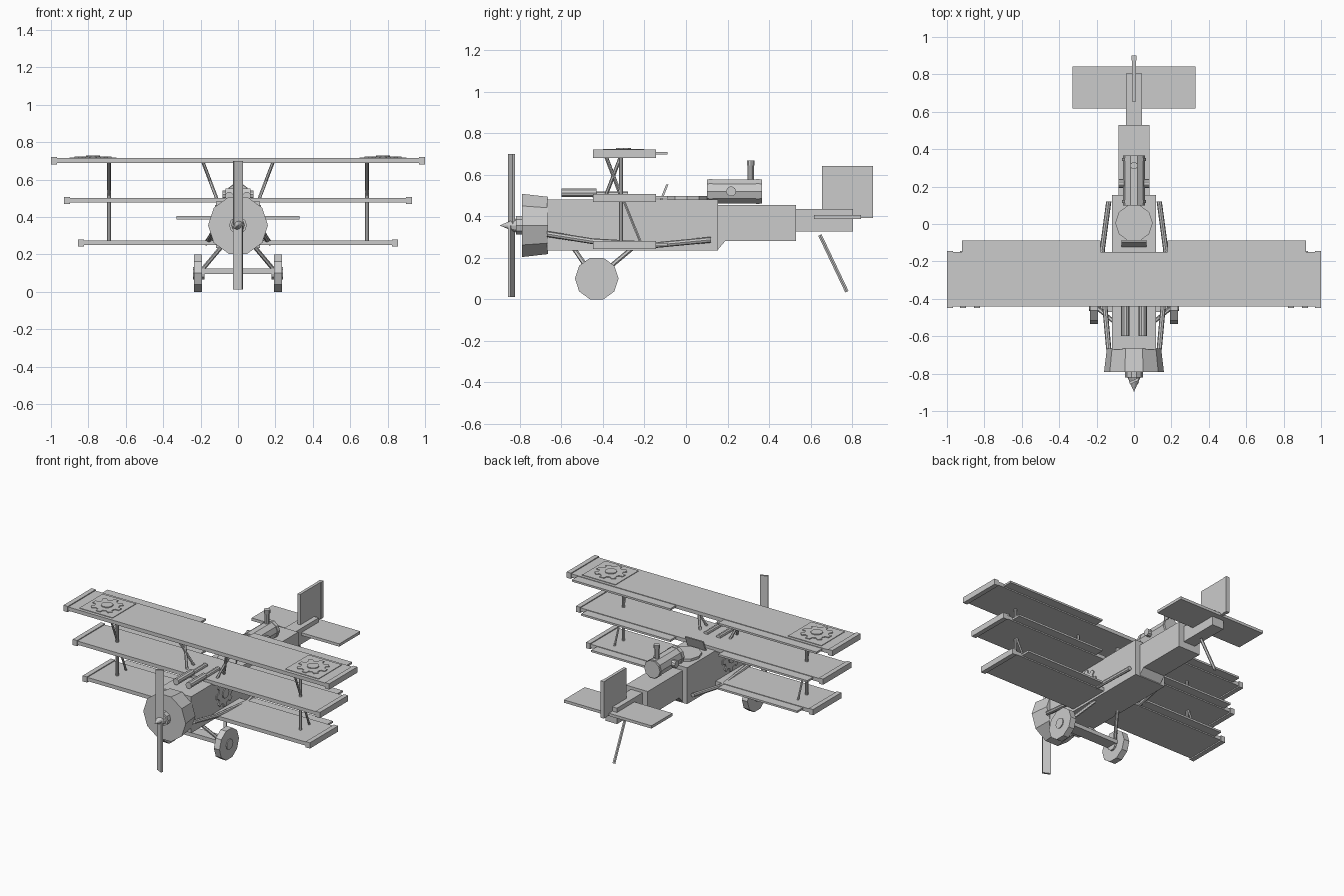
import bpy, bmesh, math
from mathutils import Vector, Matrix

if "Cube" in bpy.data.objects:
    bpy.data.objects.remove(bpy.data.objects["Cube"])

mat = bpy.data.materials.new("plain grey")
mat.diffuse_color = (0.6, 0.6, 0.6, 1)
mat.use_nodes = True
mat.node_tree.nodes["Principled BSDF"].inputs["Base Color"].default_value = mat.diffuse_color


def finish(name, bm):
    bmesh.ops.recalc_face_normals(bm, faces=bm.faces)
    me = bpy.data.meshes.new(name)
    bm.to_mesh(me)
    bm.free()
    me.materials.append(mat)
    ob = bpy.data.objects.new(name, me)
    bpy.context.collection.objects.link(ob)
    return ob


def box(name, x0, x1, y0, y1, z0, z1):
    bm = bmesh.new()
    m = Matrix.Translation(((x0 + x1) / 2, (y0 + y1) / 2, (z0 + z1) / 2)) @ \
        Matrix.Diagonal((abs(x1 - x0), abs(y1 - y0), abs(z1 - z0), 1))
    bmesh.ops.create_cube(bm, size=1, matrix=m)
    return finish(name, bm)


def rings(name, sections):
    """Skin a list of equal-length point loops and cap both ends."""
    bm = bmesh.new()
    loops = [[bm.verts.new(p) for p in s] for s in sections]
    n = len(loops[0])
    for a, b in zip(loops, loops[1:]):
        for i in range(n):
            j = (i + 1) % n
            bm.faces.new((a[i], a[j], b[j], b[i]))
    bm.faces.new(loops[0])
    bm.faces.new(loops[-1])
    return finish(name, bm)


def rod(name, pts, radii, n=10):
    """Prism or cone along a path; corners of the section lie level."""
    pts = [Vector(p) for p in pts]
    if not isinstance(radii, (list, tuple)):
        radii = [radii] * len(pts)
    d = (pts[-1] - pts[0]).normalized()
    ref = Vector((0, 0, 1)) if abs(d.z) < 0.99 else Vector((0, 1, 0))
    u = d.cross(ref).normalized()
    v = u.cross(d)
    ang = [2 * math.pi * i / n for i in range(n)]
    return rings(name, [[p + r * (math.cos(a) * u + math.sin(a) * v) for a in ang]
                        for p, r in zip(pts, radii)])


def gear(name, c, u, v, w, r, teeth=8):
    """Flat toothed plate with thickness vector w."""
    c, u, v, w = map(Vector, (c, u, v, w))
    pts = []
    for i in range(teeth):
        for off, k in ((-.3, .76), (-.2, 1), (.2, 1), (.3, .76)):
            a = 2 * math.pi * (i + off) / teeth
            pts.append(c + r * k * (math.cos(a) * u + math.sin(a) * v))
    return rings(name, [pts, [p + w for p in pts]])


# fuselage in three stepped boxes
box("front_body", -.117, .117, -.67, .155, .235, .482)
box("middle_body", -.083, .083, .15, .53, .282, .455)
box("rear_body", -.044, .044, .52, .805, .328, .436)
rings("belly_wedge", [[(x, .15, .235), (x, .19, .282), (x, .15, .29)] for x in (-.083, .083)])

# engine cowl, propeller
rod("cowl", [(0, -.79, .356), (0, -.665, .356)], [.16, .145])
rod("propeller_hub", [(0, -.82, .356), (0, -.785, .356)], .047)
rod("spinner", [(0, -.895, .356), (0, -.815, .356)], [.001, .037])
for s, nm in ((1, "upper"), (-1, "lower")):
    b = box(nm + "_blade", -.026, .026, -.007, .007, 0, .344)
    b.matrix_world = Matrix.Translation((0, -.84, .356)) @ \
        Matrix.Rotation(0 if s > 0 else math.pi, 4, 'Y') @ Matrix.Rotation(math.radians(25), 4, 'Z')

# three wings with end caps and trailing flaps
for nm, half, z0, z1 in (("top", 1.0, .69, .715), ("middle", .93, .477, .502),
                         ("lower", .855, .25, .275)):
    box(nm + "_wing", -half + .02, half - .02, -.442, -.15, z0, z1)
    for s in (-1, 1):
        box(nm + "_wing_cap", s * (half - .032), s * half, -.448, -.145, z0 - .008, z1 + .006)
        box(nm + "_flap", s * .18, s * (half - .08), -.152, -.088, z0 + .008, z0 + .021)

for s in (-1, 1):
    # wing badges
    box("badge_plate", s * .65, s * .90, -.42, -.17, .714, .719)
    gear("badge_gear", (s * .775, -.3, .718), (1, 0, 0), (0, 1, 0), (0, 0, .006), .1)
    rod("badge_centre", [(s * .775, -.3, .722), (s * .775, -.3, .73)], .038)
    # side badge
    gear("side_gear", (s * .115, -.313, .373), (0, 1, 0), (0, 0, 1), (s * .009, 0, 0), .092)
    rod("side_gear_centre", [(s * .12, -.313, .373), (s * .13, -.313, .373)], .034)
    # wing struts
    rod("wing_strut", [(s * .69, -.313, .26), (s * .69, -.313, .70)], .010, 8)
    rod("wing_diagonal", [(s * .69, -.215, .265), (s * .69, -.39, .70)], .007, 6)
    rod("cabin_strut", [(s * .11, -.39, .49), (s * .19, -.31, .70)], .009, 6)
    rod("cabin_strut", [(s * .11, -.31, .49), (s * .19, -.39, .70)], .009, 6)
    # exhaust pipe
    rod("exhaust_pipe", [(s * .135, -.67, .315), (s * .155, -.45, .28),
                         (s * .17, -.14, .262), (s * .135, .12, .287)], .014, 8)
    # guns
    rod("gun_jacket", [(s * .047, -.60, .513), (s * .047, -.43, .513)], .022)
    rod("gun_body", [(s * .047, -.45, .505), (s * .047, -.28, .505)], .016)
    # wheels and legs
    rod("wheel", [(s * .193, -.43, .1), (s * .235, -.43, .1)], .105)
    rod("wheel_hub", [(s * .18, -.43, .1), (s * .241, -.43, .1)], .035)
    rod("front_leg", [(s * .085, -.54, .245), (s * .19, -.455, .12)], .011, 6)
    rod("back_leg", [(s * .085, -.26, .245), (s * .19, -.41, .12)], .011, 6)
box("axle_fairing", -.195, .195, -.47, -.39, .097, .124)

# cockpit and windscreen
rod("cockpit_rim", [(0, .005, .47), (0, .005, .498)], .1)
rings("windscreen", [[(x, -.127, .475), (x, -.116, .475), (x, -.085, .553), (x, -.096, .553)]
                     for x in (-.068, .068)])

# boiler tank with chimney
rod("tank", [(0, .10, .52), (0, .365, .52)], .06)
for y in (.12, .345):
    rod("tank_band", [(0, y - .008, .52), (0, y + .008, .52)], .063)
rod("tank_valve", [(-.083, .217, .52), (.083, .217, .52)], .024)
rod("chimney", [(0, .312, .56), (0, .312, .665)], .016)
rod("chimney_cap", [(0, .312, .645), (0, .312, .67)], .02)

# tail
box("tailplane", -.33, .33, .617, .842, .388, .407)
box("rudder", -.01, .01, .655, .897, .393, .643)
box("rudder_edge", -.013, .013, .875, .90, .393, .643)
rod("tail_skid", [(0, .645, .31), (0, .775, .037)], .01, 6)
